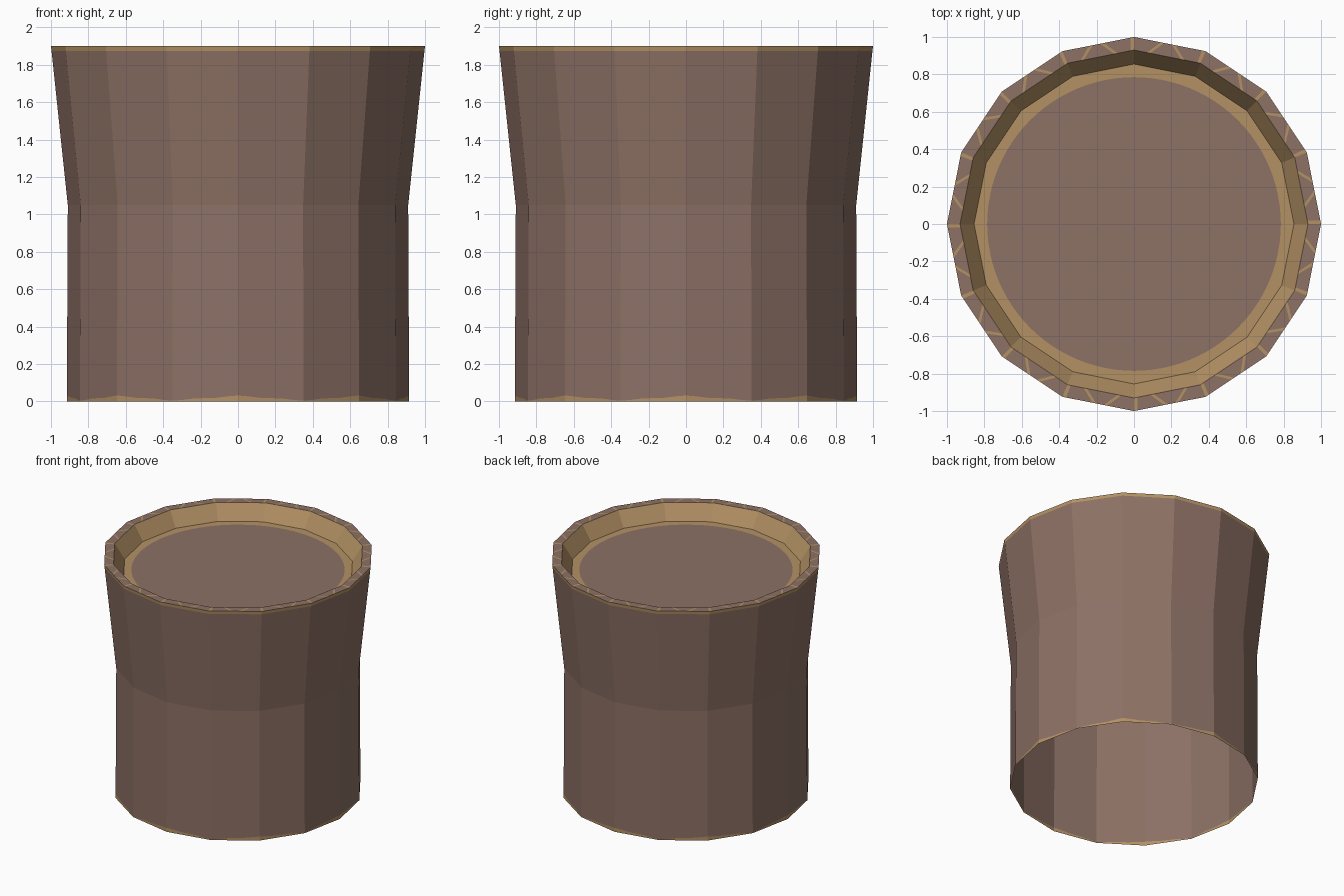
import bpy
import bmesh
import math

if "Cube" in bpy.data.objects:
    bpy.data.objects.remove(bpy.data.objects["Cube"])

SIDES = 16
SUB = 6                      # columns per flat side
N = SIDES * SUB
TOP, FLOOR = 1.9, 1.78


def material(name, rgb):
    m = bpy.data.materials.new(name)
    m.diffuse_color = (*rgb, 1.0)
    m.use_nodes = True
    m.node_tree.nodes["Principled BSDF"].inputs["Base Color"].default_value = m.diffuse_color
    return m


BROWN = material("bark_brown", (0.266, 0.165, 0.130))
TAN = material("pale_tan", (0.455, 0.285, 0.130))


def poly_point(r, u, z):
    """Point on a 16-sided ring; u counts sides."""
    i = math.floor(u)
    t = u - i
    a, b = (2 * math.pi * k / SIDES for k in (i, i + 1))
    return (r * (math.cos(a) * (1 - t) + math.cos(b) * t),
            r * (math.sin(a) * (1 - t) + math.sin(b) * t), z)


def ring(bm, r, z):
    """Ring of verts; z may be a function of the column number."""
    zf = z if callable(z) else (lambda i: z)
    return [bm.verts.new(poly_point(r, i / SUB, zf(i))) for i in range(N)]


def bridge(bm, lower, upper, mat):
    for i in range(N):
        j = (i + 1) % N
        f = bm.faces.new((lower[i], lower[j], upper[j], upper[i]))
        f.material_index = mat


def finish(bm, name):
    me = bpy.data.meshes.new(name)
    bm.to_mesh(me)
    bm.free()
    me.materials.append(BROWN)
    me.materials.append(TAN)
    ob = bpy.data.objects.new(name, me)
    bpy.context.collection.objects.link(ob)
    return ob


# Outer wall, open below, with a worn wavy foot and a thin top edge band
def foot_height(i):
    return 0.018 + 0.014 * math.cos(2 * math.pi * i / (2 * SUB)) ** 3


bm = bmesh.new()
rings = [ring(bm, 0.915, 0), ring(bm, 0.915, foot_height), ring(bm, 0.91, 1.05),
         ring(bm, 0.997, 1.875), ring(bm, 1.0, TOP)]
for lo, hi, mat in zip(rings, rings[1:], (1, 0, 0, 1)):
    bridge(bm, lo, hi, mat)
finish(bm, "outer_wall")

# Rim: brown blocks parted by thin slanted tan gaps
bm = bmesh.new()
CELLS, GAP = 3, 0.05
cuts = []
for k in range(SIDES * CELLS + 1):
    u = k / CELLS
    s = (0, 0.09, -0.09)[k % CELLS]
    cuts += [(u + s, u - s), (u + s + GAP, u - s + GAP)]
for k in range(SIDES * CELLS * 2):
    (o0, i0), (o1, i1) = cuts[k], cuts[k + 1]
    e = 1e-6             # keeps corner points on their own side
    f = bm.faces.new([bm.verts.new(poly_point(r, u + e, TOP))
                      for r, u in ((0.93, i0), (1.0, o0), (1.0, o1), (0.93, i1))])
    f.material_index = 1 if k % 2 == 0 else 0
bmesh.ops.remove_doubles(bm, verts=bm.verts, dist=0.0005)
finish(bm, "rim")

# Recessed top: sloped inner wall, tan border and round brown centre
bm = bmesh.new()
lip = ring(bm, 0.93, TOP)
edge = ring(bm, 0.855, FLOOR)
disc = [bm.verts.new((0.785 * math.cos(2 * math.pi * i / N),
                      0.785 * math.sin(2 * math.pi * i / N), FLOOR)) for i in range(N)]
bridge(bm, disc, edge, 1)
bridge(bm, edge, lip, 1)
bm.faces.new(disc).material_index = 0
# make the recess face up and inward
for f in bm.faces:
    f.normal_update()
    if f.normal.z < 0:
        f.normal_flip()
finish(bm, "recessed_top")
